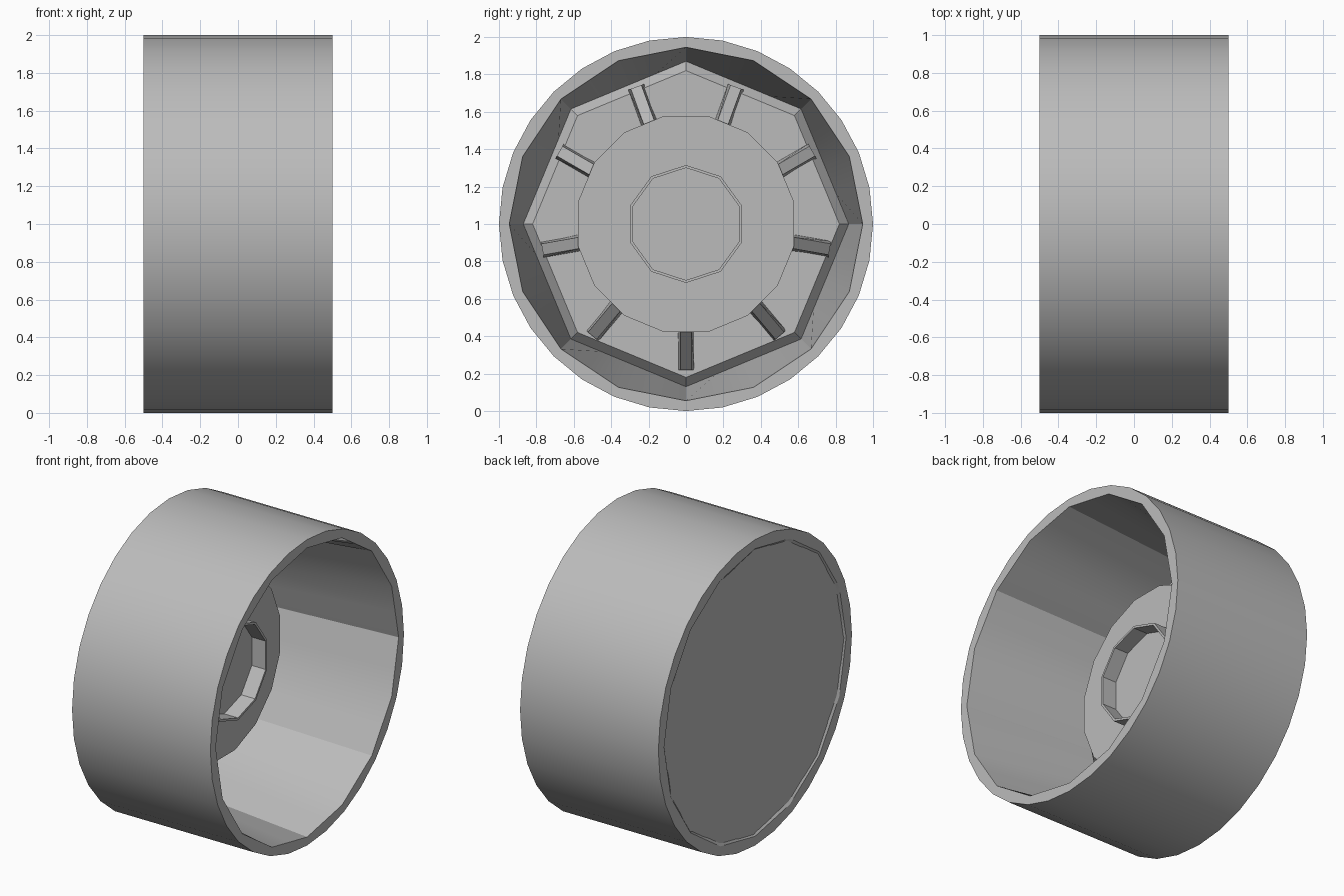
import bpy, bmesh
from math import pi, cos, sin, radians

cube = bpy.data.objects.get("Cube")
if cube:
    bpy.data.objects.remove(cube, do_unlink=True)

grey = bpy.data.materials.new("wheel_grey")
grey.use_nodes = True
grey.diffuse_color = (0.5, 0.5, 0.5, 1)
grey.node_tree.nodes["Principled BSDF"].inputs["Base Color"].default_value = (0.5, 0.5, 0.5, 1)


def finish(name, bm, smooth=True):
    bmesh.ops.recalc_face_normals(bm, faces=bm.faces)
    mesh = bpy.data.meshes.new(name)
    bm.to_mesh(mesh)
    bm.free()
    mesh.materials.append(grey)
    obj = bpy.data.objects.new(name, mesh)
    bpy.context.collection.objects.link(obj)
    if smooth:
        bpy.ops.object.select_all(action="DESELECT")
        obj.select_set(True)
        bpy.context.view_layer.objects.active = obj
        bpy.ops.object.shade_smooth_by_angle(angle=radians(30))
    return obj


def polygon_radius(r, sides, angle):
    """Distance to the edge of a regular polygon along an angle."""
    step = 2 * pi / sides
    return r * cos(step / 2) / cos(angle % step - step / 2)


def loft(name, rings, segments, closed=False, turn=0.0, smooth=True):
    """Join rings (x, radius, polygon sides) along the axle."""
    bm = bmesh.new()
    loops = []
    for x, r, sides in rings:
        loop = []
        for i in range(segments):
            a = 2 * pi * i / segments
            d = polygon_radius(r, sides, a)
            loop.append(bm.verts.new((x, d * cos(a + turn), 1 + d * sin(a + turn))))
        loops.append(loop)
    pairs = list(zip(loops, loops[1:]))
    if closed:
        pairs.append((loops[-1], loops[0]))
    else:
        bm.faces.new(loops[0])
        bm.faces.new(loops[-1])
    for lo, hi in pairs:
        for i in range(segments):
            j = (i + 1) % segments
            bm.faces.new((lo[i], lo[j], hi[j], hi[i]))
    return finish(name, bm, smooth)


# Outer barrel, round outside and narrowing to an octagon inside
loft("barrel", [(-0.5, 0.94, 16), (-0.5, 1, 32), (0.5, 1, 32),
                (0.5, 0.945, 16), (-0.42, 0.87, 8)], 32, closed=True)

# Closed back with a bevelled octagonal floor
loft("back_panel", [(-0.49, 0.935, 16), (-0.42, 0.87, 8), (-0.36, 0.82, 8)],
     16, smooth=False)

# Raised centre drum
loft("centre_disc", [(-0.4, 0.59, 16), (-0.1, 0.59, 16)], 16,
     turn=pi / 16, smooth=False)

# Thin collar standing on the drum
loft("hub_collar", [(-0.11, 0.3, 10), (0, 0.3, 10), (0, 0.315, 10), (-0.11, 0.315, 10)],
     10, closed=True, turn=pi / 2, smooth=False)

# Nine sloping spokes from the drum down to the floor
bm = bmesh.new()
for k in range(9):
    a = radians(270 + 40 * k)
    sections = []
    for r, top in ((0.57, -0.11), (0.78, -0.33)):
        corners = []
        for x, w in ((-0.38, -0.045), (top, -0.03), (top, 0.03), (-0.38, 0.045)):
            corners.append(bm.verts.new((x, r * cos(a) - w * sin(a),
                                         1 + r * sin(a) + w * cos(a))))
        bm.faces.new(corners)
        sections.append(corners)
    inner, outer = sections
    for i in range(4):
        j = (i + 1) % 4
        bm.faces.new((inner[i], inner[j], outer[j], outer[i]))
finish("spokes", bm, smooth=False)
